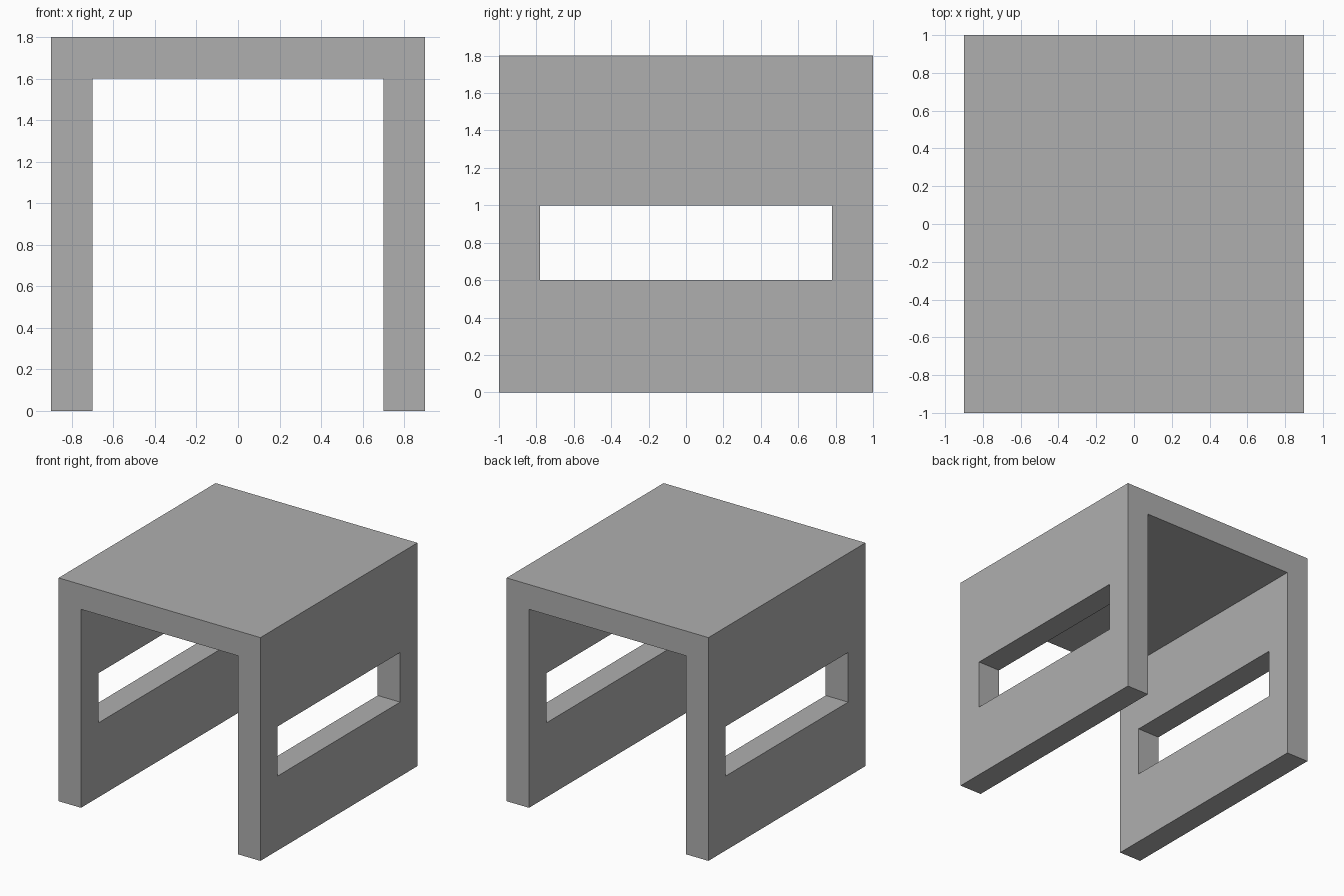
import bpy
import bmesh

if "Cube" in bpy.data.objects:
    bpy.data.objects.remove(bpy.data.objects["Cube"])

WIDTH, DEPTH, HEIGHT, WALL = 1.8, 2.0, 1.8, 0.2
SLOT_LENGTH, SLOT_BOTTOM, SLOT_TOP = 1.56, 0.6, 1.0


def link_mesh(name, bm):
    bmesh.ops.recalc_face_normals(bm, faces=bm.faces)
    mesh = bpy.data.meshes.new(name)
    bm.to_mesh(mesh)
    bm.free()
    obj = bpy.data.objects.new(name, mesh)
    bpy.context.collection.objects.link(obj)
    return obj


# Table body: upside-down U profile extruded from front to back
outer, inner, under = WIDTH / 2, WIDTH / 2 - WALL, HEIGHT - WALL
profile = [(-outer, 0), (-inner, 0), (-inner, under), (inner, under),
           (inner, 0), (outer, 0), (outer, HEIGHT), (-outer, HEIGHT)]
bm = bmesh.new()
face = bm.faces.new([bm.verts.new((x, -DEPTH / 2, z)) for x, z in profile])
extruded = bmesh.ops.extrude_face_region(bm, geom=[face], use_keep_orig=True)
bmesh.ops.translate(bm, vec=(0, DEPTH, 0),
                    verts=[v for v in extruded["geom"] if isinstance(v, bmesh.types.BMVert)])
table = link_mesh("table_body", bm)

# Dark grey finish
grey = bpy.data.materials.new("dark_grey")
grey.diffuse_color = (0.43, 0.43, 0.43, 1)
grey.use_nodes = True
grey.node_tree.nodes["Principled BSDF"].inputs["Base Color"].default_value = grey.diffuse_color
table.data.materials.append(grey)

# Slot cutter: one long box passing through both side walls
bm = bmesh.new()
bmesh.ops.create_cube(bm, size=1)
bmesh.ops.scale(bm, vec=(WIDTH + 0.4, SLOT_LENGTH, SLOT_TOP - SLOT_BOTTOM), verts=bm.verts)
bmesh.ops.translate(bm, vec=(0, 0, (SLOT_TOP + SLOT_BOTTOM) / 2), verts=bm.verts)
cutter = link_mesh("slot_cutter", bm)
cutter.data.materials.append(grey)
cutter.hide_render = True

# Cut the hand slots
cut = table.modifiers.new("hand_slots", "BOOLEAN")
cut.operation = "DIFFERENCE"
cut.solver = "EXACT"
cut.object = cutter
bpy.context.view_layer.objects.active = table
bpy.ops.object.modifier_apply(modifier=cut.name)
bpy.data.objects.remove(cutter)
